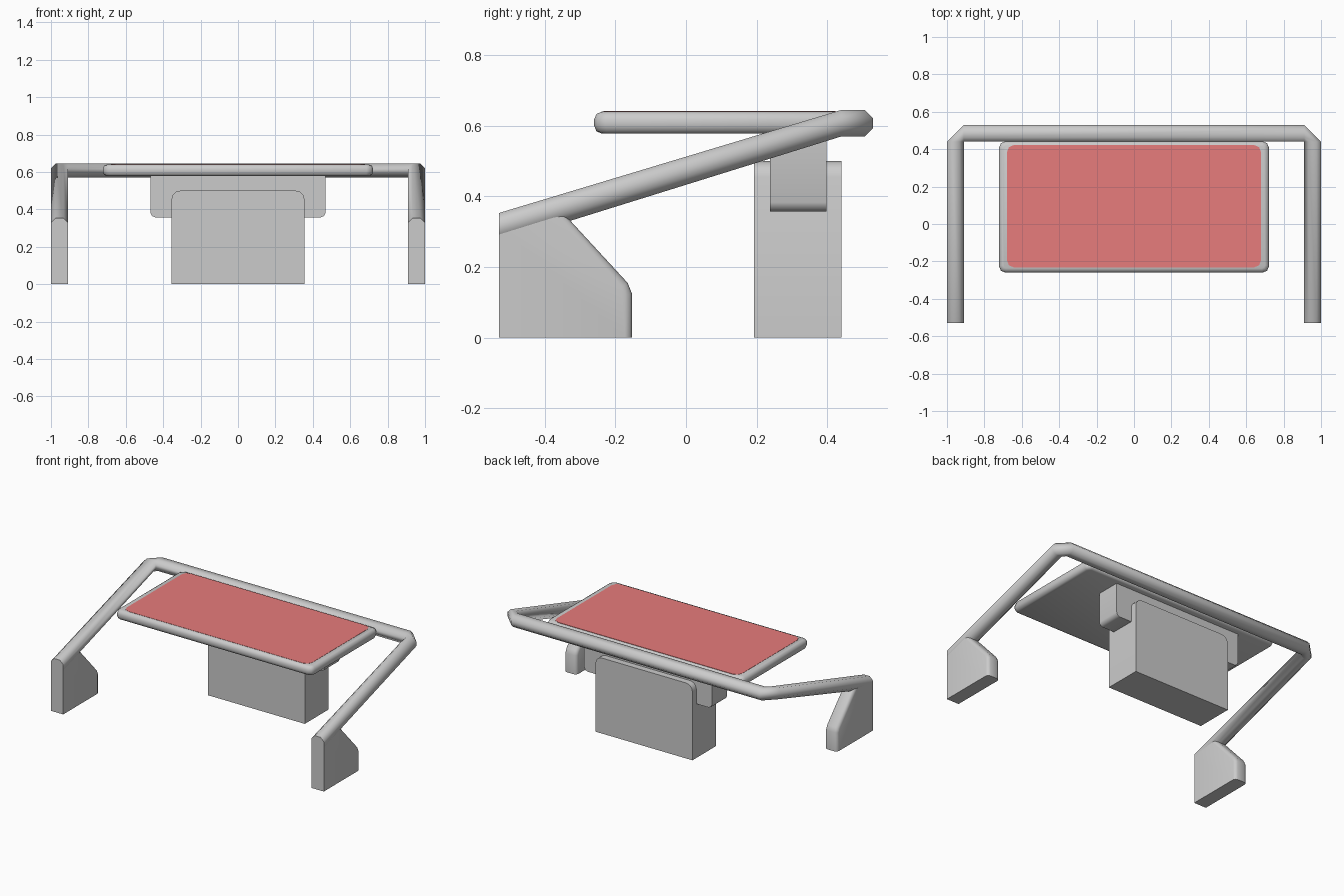
import bpy, bmesh
from mathutils import Vector

if "Cube" in bpy.data.objects:
    bpy.data.objects.remove(bpy.data.objects["Cube"])


def make_object(name, bm, angle=0.9):
    bmesh.ops.recalc_face_normals(bm, faces=bm.faces)
    mesh = bpy.data.meshes.new(name)
    bm.to_mesh(mesh)
    bm.free()
    obj = bpy.data.objects.new(name, mesh)
    bpy.context.collection.objects.link(obj)
    bpy.ops.object.select_all(action='DESELECT')
    obj.select_set(True)
    bpy.context.view_layer.objects.active = obj
    bpy.ops.object.shade_smooth_by_angle(angle=angle)
    return obj


def box(x, y0, y1, z0, z1):
    bm = bmesh.new()
    bmesh.ops.create_cube(bm, size=1)
    for v in bm.verts:
        v.co = Vector((v.co.x * 2 * x, (y0, y1)[v.co.y > 0], (z0, z1)[v.co.z > 0]))
    return bm


def bevel(bm, test, offset, segments):
    edges = [e for e in bm.edges if test(e)]
    bmesh.ops.bevel(bm, geom=edges, offset=offset, segments=segments,
                    profile=0.5, affect='EDGES')


def along(e, axis):
    d = (e.verts[1].co - e.verts[0].co).normalized()
    return abs(d[axis]) > 0.99


def mid(e):
    return (e.verts[0].co + e.verts[1].co) / 2


def flat_at(e, z):
    return all(abs(v.co.z - z) < 1e-4 for v in e.verts)


# Table top with rounded rim
bm = box(0.722, -0.26, 0.442, 0.578, 0.64)
bevel(bm, lambda e: along(e, 2), 0.035, 2)
bevel(bm, lambda e: flat_at(e, 0.578) or flat_at(e, 0.64), 0.022, 2)
make_object("table_top", bm)

# Coloured surface panel
bm = box(0.68, -0.233, 0.423, 0.636, 0.6415)
bevel(bm, lambda e: along(e, 2), 0.04, 2)
panel = make_object("surface_panel", bm, 0.5)
red = bpy.data.materials.new("panel_red")
red.diffuse_color = (0.8, 0.2, 0.2, 1)
red.use_nodes = True
red.node_tree.nodes["Principled BSDF"].inputs["Base Color"].default_value = red.diffuse_color
panel.data.materials.append(red)

# Pedestal with rounded upper corners
bm = box(0.355, 0.192, 0.44, 0, 0.5)
bevel(bm, lambda e: along(e, 1) and mid(e).z > 0.4, 0.045, 3)
make_object("pedestal", bm)

# Bracket between pedestal and table top
bm = box(0.468, 0.238, 0.398, 0.358, 0.6)
bevel(bm, lambda e: along(e, 1) and mid(e).z < 0.4, 0.025, 2)
make_object("bracket", bm)

# Bent frame bar: octagonal section swept round the two mitred corners
W, C = 0.09, 0.024
rings = []
for s in (1, -1):
    inner = Vector((0.91 * s, 0.44, 0))
    side = [(Vector((0.91 * s, -0.53, 0)), Vector((s, 0, 0)), 0.268, 0.353),
            (inner, Vector((s, 0, 0)), 0.57, 0.645),
            (inner, Vector((0, 1, 0)), 0.57, 0.645)]
    rings += side if s > 0 else side[::-1]
bm = bmesh.new()
loops = []
for origin, out, lo, hi in rings:
    section = [(C, lo), (W - C, lo), (W, lo + C), (W, hi - C),
               (W - C, hi), (C, hi), (0, hi - C), (0, lo + C)]
    loops.append([bm.verts.new(origin + out * u + Vector((0, 0, z))) for u, z in section])
for a, b in zip(loops, loops[1:]):
    for i in range(8):
        j = (i + 1) % 8
        bm.faces.new((a[i], a[j], b[j], b[i]))
bm.faces.new(loops[0])
bm.faces.new(loops[-1])
bmesh.ops.remove_doubles(bm, verts=bm.verts, dist=1e-4)
make_object("frame_bar", bm)

# Wedge feet under the frame ends
profile = [(-0.53, 0), (-0.53, 0.32), (-0.34, 0.345), (-0.165, 0.155),
           (-0.153, 0.125), (-0.153, 0)]
for s, name in ((1, "right_foot"), (-1, "left_foot")):
    bm = bmesh.new()
    face = bm.faces.new([bm.verts.new((s * 0.91, y, z)) for y, z in profile])
    ext = bmesh.ops.extrude_face_region(bm, geom=[face])
    new = [g for g in ext["geom"] if isinstance(g, bmesh.types.BMVert)]
    bmesh.ops.translate(bm, verts=new, vec=(s * 0.09, 0, 0))
    bevel(bm, lambda e: not along(e, 0) and mid(e).z > 0.01 and mid(e).y > -0.3, 0.02, 2)
    make_object(name, bm)
